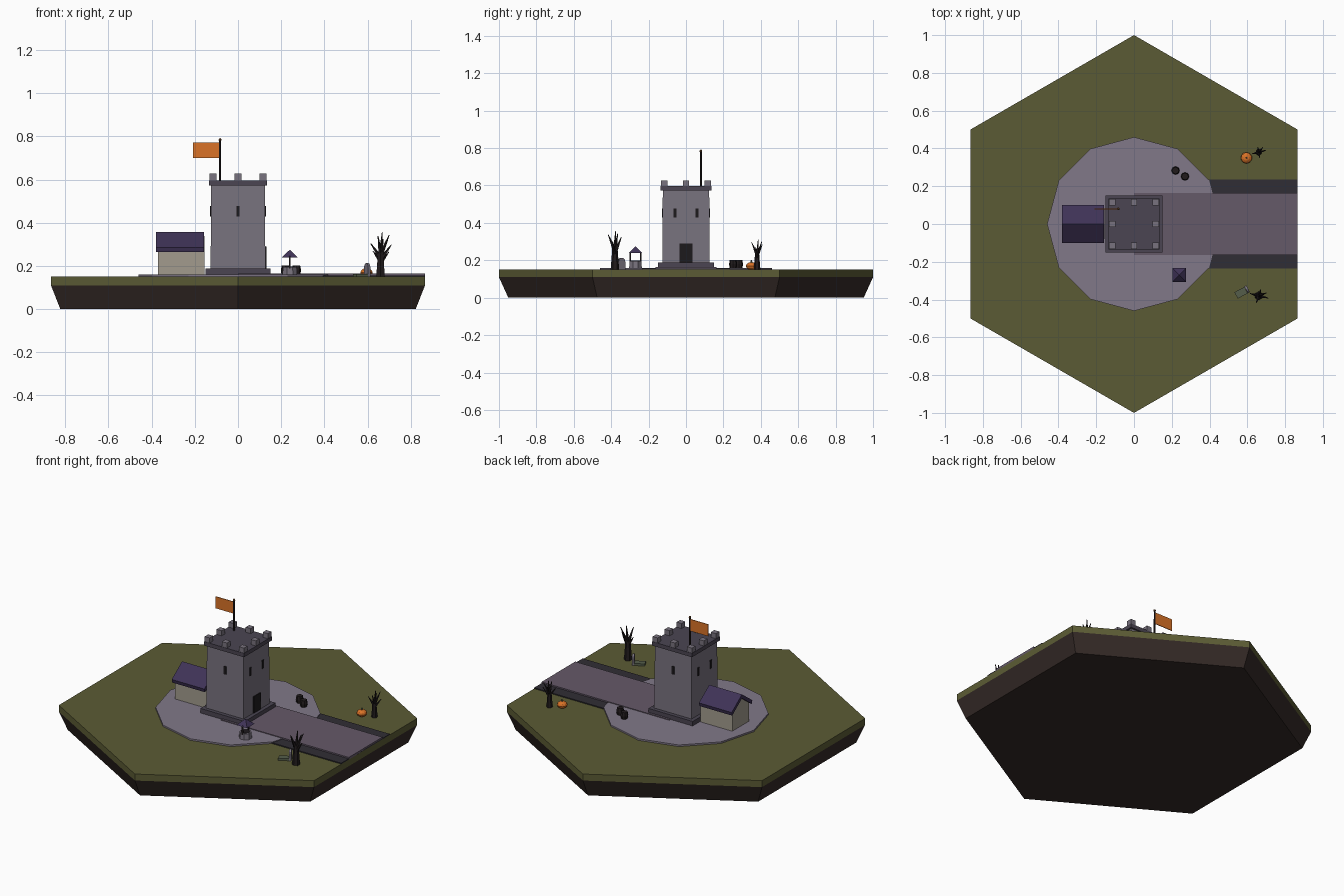
import bpy, bmesh, math
from mathutils import Vector, Matrix

if "Cube" in bpy.data.objects:
    bpy.data.objects.remove(bpy.data.objects["Cube"])

COLORS = {
    "grass": (0.105, 0.105, 0.035), "earth": (0.035, 0.023, 0.02), "paving": (0.22, 0.19, 0.25),
    "road": (0.13, 0.10, 0.14), "verge": (0.03, 0.027, 0.035), "stone": (0.19, 0.17, 0.21),
    "dark_stone": (0.07, 0.06, 0.085), "black": (0.012, 0.01, 0.012), "roof": (0.05, 0.033, 0.095),
    "plaster": (0.36, 0.33, 0.27), "orange": (0.70, 0.17, 0.02), "bark": (0.015, 0.011, 0.012),
    "brown": (0.18, 0.08, 0.03), "moss": (0.09, 0.11, 0.07),
}
MATS = {}
for key, rgb in COLORS.items():
    MATS[key] = bpy.data.materials.new(key)
    MATS[key].diffuse_color = (*rgb, 1)


def finish(name, bm, mat):
    bmesh.ops.recalc_face_normals(bm, faces=bm.faces)
    me = bpy.data.meshes.new(name)
    bm.to_mesh(me)
    bm.free()
    ob = bpy.data.objects.new(name, me)
    bpy.context.collection.objects.link(ob)
    me.materials.append(MATS[mat])
    return ob


def box(name, x, y, z, mat, turn=0):
    """Box from (min, max) ranges, turned about its own centre."""
    bm = bmesh.new()
    size = [r[1] - r[0] for r in (x, y, z)]
    mid = [(r[0] + r[1]) / 2 for r in (x, y, z)]
    bmesh.ops.create_cube(bm, size=1, matrix=Matrix.Translation(mid)
                          @ Matrix.Rotation(turn, 4, 'Z') @ Matrix.Diagonal((*size, 1)))
    return finish(name, bm, mat)


def cone(name, a, b, r1, r2, sides, mat, spin=0):
    """Cone or cylinder between two points."""
    a, b = Vector(a), Vector(b)
    d = b - a
    rot = d.to_track_quat('Z', 'Y').to_matrix().to_4x4() if d.xy.length > 1e-6 else Matrix()
    bm = bmesh.new()
    bmesh.ops.create_cone(bm, cap_ends=True, segments=sides, radius1=r1, radius2=r2, depth=d.length,
                          matrix=Matrix.Translation((a + b) / 2) @ rot @ Matrix.Rotation(spin, 4, 'Z'))
    return finish(name, bm, mat)


def extrude(name, profile, vec, mat, matrix=Matrix()):
    bm = bmesh.new()
    face = bm.faces.new([bm.verts.new(p) for p in profile])
    res = bmesh.ops.extrude_face_region(bm, geom=[face], use_keep_orig=True)
    bmesh.ops.translate(bm, vec=vec, verts=[v for v in res["geom"] if isinstance(v, bmesh.types.BMVert)])
    bm.transform(matrix)
    return finish(name, bm, mat)


def ring(n, r, z, start=0.0):
    return [(r * math.cos(start + i * math.tau / n), r * math.sin(start + i * math.tau / n), z)
            for i in range(n)]


# Hexagonal ground tile
cone("earth_base", (0, 0, 0), (0, 0, 0.11), 0.95, 1.0, 6, "earth")
extrude("grass_top", ring(6, 1.0, 0.11, math.pi / 2), (0, 0, 0.04), "grass")

# Plaza and road
extrude("plaza", ring(12, 0.46, 0.15), (0, 0, 0.01), "paving")
box("road_verge", (0.2, 0.866), (-0.235, 0.235), (0.145, 0.156), "verge")
box("road", (0, 0.866), (-0.163, 0.163), (0.145, 0.164), "road")

# Tower
box("tower_plinth", (-0.15, 0.15), (-0.15, 0.15), (0.155, 0.188), "dark_stone")
cone("tower_body", (0, 0, 0.185), (0, 0, 0.575), 0.127 * math.sqrt(2), 0.124 * math.sqrt(2), 4,
     "stone", math.pi / 4)
bpy.data.objects["tower_body"].rotation_euler.z = 0
box("tower_parapet", (-0.135, 0.135), (-0.135, 0.135), (0.572, 0.596), "dark_stone")
for i in (-1, 0, 1):
    for j in (-1, 0, 1):
        if i or j:
            x, y = i * 0.116, j * 0.116
            box("merlon", (x - 0.017, x + 0.017), (y - 0.017, y + 0.017), (0.594, 0.627), "stone")
box("tower_door", (0.12, 0.131), (-0.034, 0.034), (0.186, 0.29), "black")
for s in (-1, 1):
    box("side_window", (-0.008, 0.008), (s * 0.125 - 0.003, s * 0.125 + 0.003), (0.428, 0.478), "black")
    box("door_side_window", (0.121, 0.129), (s * 0.06 - 0.008, s * 0.06 + 0.008), (0.428, 0.478), "black")
    box("back_window", (-0.129, -0.121), (s * 0.06 - 0.008, s * 0.06 + 0.008), (0.428, 0.478), "black")

# Flag
cone("flag_pole", (-0.083, 0.08, 0.59), (-0.083, 0.08, 0.782), 0.006, 0.005, 6, "bark")
bm = bmesh.new()
bmesh.ops.create_icosphere(bm, subdivisions=1, radius=0.008, matrix=Matrix.Translation((-0.083, 0.08, 0.784)))
finish("pole_finial", bm, "brown")
box("flag", (-0.208, -0.085), (0.078, 0.082), (0.70, 0.772), "orange")

# House beside the tower
walls = [(-0.37, -0.08, 0.155), (-0.37, 0.08, 0.155), (-0.37, 0.08, 0.28), (-0.37, 0, 0.338), (-0.37, -0.08, 0.28)]
extrude("house_walls", walls, (0.215, 0, 0), "plaster")
for s in (-1, 1):
    slab = [(-0.38, 0, 0.358), (-0.38, s * 0.1, 0.285), (-0.38, s * 0.095, 0.264), (-0.38, 0, 0.334)]
    extrude("house_roof_slope", slab, (0.222, 0, 0), "roof")

# Well
wx, wy = 0.24, -0.27
cone("well_wall", (wx, wy, 0.155), (wx, wy, 0.196), 0.037, 0.034, 8, "stone", math.pi / 8)
cone("well_water", (wx, wy, 0.19), (wx, wy, 0.198), 0.025, 0.025, 8, "black", math.pi / 8)
for s in (-1, 1):
    box("well_post", (wx - 0.004, wx + 0.004), (wy + s * 0.028 - 0.004, wy + s * 0.028 + 0.004),
        (0.16, 0.245), "bark")
cone("well_roof", (wx, wy, 0.24), (wx, wy, 0.275), 0.036 * math.sqrt(2), 0, 4, "roof", math.pi / 4)

# Barrels
for x, y in ((0.22, 0.283), (0.27, 0.252)):
    cone("barrel_lower", (x, y, 0.157), (x, y, 0.179), 0.018, 0.022, 8, "bark")
    cone("barrel_upper", (x, y, 0.179), (x, y, 0.201), 0.022, 0.018, 8, "bark")

# Pumpkin
bm = bmesh.new()
bmesh.ops.create_uvsphere(bm, u_segments=10, v_segments=6, radius=0.03,
                          matrix=Matrix.Translation((0.595, 0.35, 0.169)) @ Matrix.Diagonal((1, 1, 0.7, 1)))
finish("pumpkin", bm, "orange")
cone("pumpkin_stem", (0.595, 0.35, 0.185), (0.597, 0.35, 0.2), 0.005, 0.004, 5, "moss")

# Grave: upright round-topped stone with a low slab in front
turn = math.radians(28)
arch = [(0, -0.02, 0.0), (0, 0.02, 0.0)] + [
    (0, 0.02 * math.cos(a * math.pi / 6), 0.044 + 0.02 * math.sin(a * math.pi / 6)) for a in range(7)]
extrude("headstone", arch, (0.012, 0, 0), "stone",
        Matrix.Translation((0.593, -0.348, 0.149)) @ Matrix.Rotation(turn, 4, 'Z'))
box("grave_slab", (0.537, 0.597), (-0.383, -0.345), (0.145, 0.163), "moss", turn)


# Bare trees
def tree(x, y, scale, spin):
    base = Vector((x, y, 0.148))
    rot = Matrix.Rotation(spin, 3, 'Z') * scale
    put = lambda p: base + rot @ Vector(p)
    cone("tree_trunk", base, put((0, 0, 0.115)), 0.023 * scale, 0.014 * scale, 6, "bark")
    limbs = [((0, 0, 0.09), (-0.045, 0.012, 0.155)), ((0, 0, 0.10), (0.008, 0.004, 0.208)),
             ((0, 0, 0.10), (0.04, 0.015, 0.195)), ((0, 0, 0.08), (0.05, -0.012, 0.15)),
             ((0, 0, 0.10), (-0.012, -0.036, 0.19)), ((0, 0, 0.09), (0.012, 0.034, 0.175))]
    for a, b in limbs:
        cone("tree_branch", put(a), put(b), 0.011 * scale, 0.002 * scale, 5, "bark")


tree(0.66, -0.38, 1.0, 0)
tree(0.66, 0.38, 0.78, 0.5)

# Turn the tile's lower cone so corners lie on the y axis like the grass
earth = bpy.data.objects["earth_base"]
v = earth.data.vertices[0].co
if min(abs(abs(math.atan2(v.y, v.x)) % (math.pi / 3)), 1) < 0.05:
    earth.data.transform(Matrix.Rotation(math.pi / 6, 4, 'Z'))

for m in bpy.data.materials:
    if m.users and not m.is_grease_pencil:
        m.use_nodes = True
        m.node_tree.nodes["Principled BSDF"].inputs["Base Color"].default_value = m.diffuse_color
